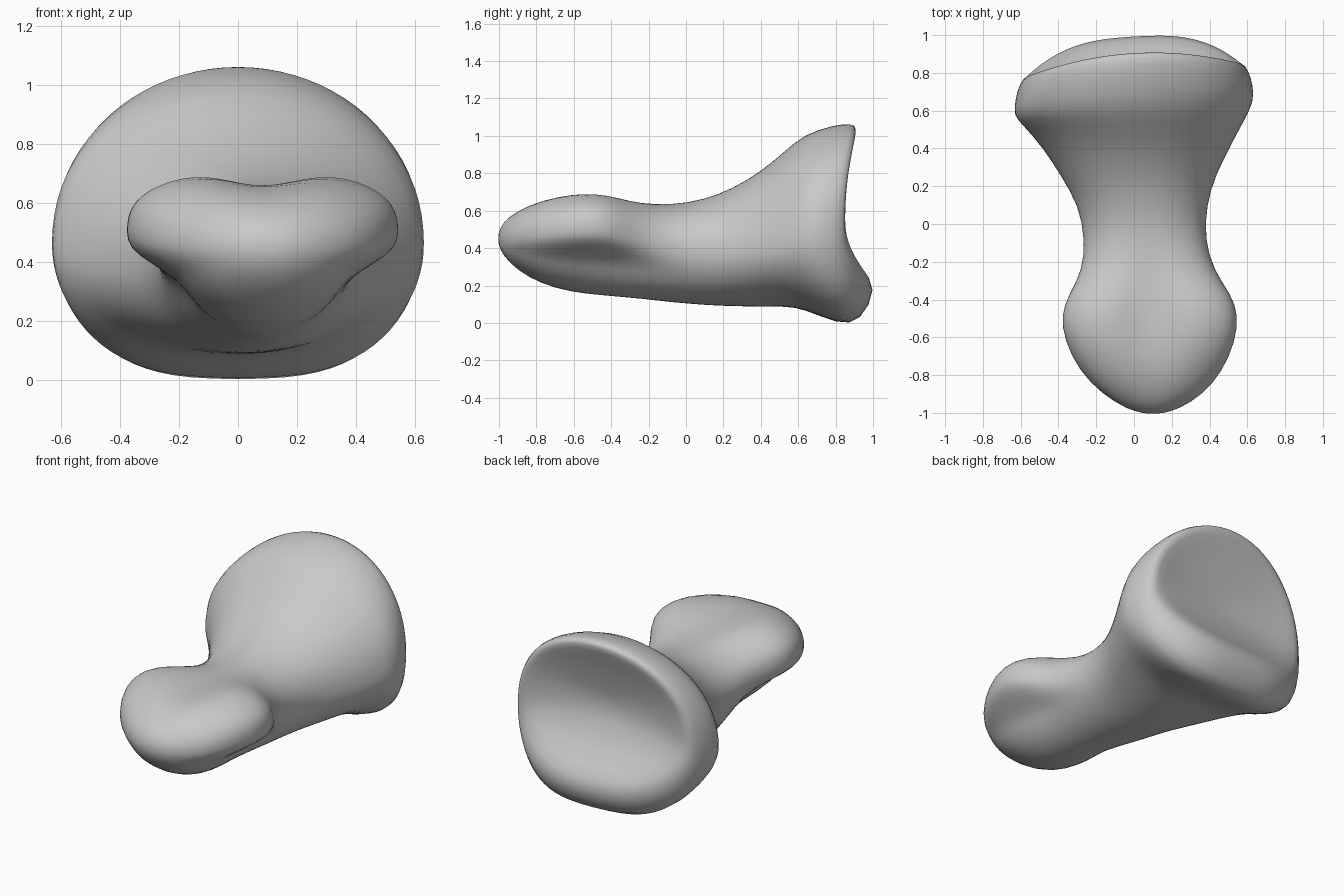
import bpy, bmesh, math

cube = bpy.data.objects.get("Cube")
if cube:
    bpy.data.objects.remove(cube)

SEGMENTS = 40

# Rounded head and shaft: y, left x, right x, bottom, widest height, top, under-tuck, top groove
SHAFT = [
    (-1.003, .05, .15, .42, .45, .48, 0, 0),
    (-.98, -.04, .24, .36, .45, .54, 0, 0),
    (-.9, -.17, .37, .28, .46, .61, .05, .01),
    (-.78, -.29, .47, .21, .48, .675, .16, .025),
    (-.62, -.37, .54, .165, .5, .72, .28, .06),
    (-.48, -.39, .555, .15, .505, .725, .33, .07),
    (-.37, -.345, .515, .14, .49, .7, .3, .05),
    (-.25, -.275, .425, .13, .45, .66, .13, .02),
    (-.08, -.26, .375, .11, .4, .63, 0, 0),
    (.1, -.295, .385, .095, .38, .66, 0, 0),
    (.25, -.385, .43, .088, .38, .72, 0, 0),
    (.4, -.48, .505, .087, .39, .81, 0, 0),
    (.53, -.595, .575, .087, .42, .92, 0, 0),
]

# Flared base and hollow socket: y, half width, bottom, widest height, top, y shift at top, at bottom
SOCKET = [
    (.61, .64, .075, .46, 1.01, .02, .02),
    (.7, .63, -.01, .47, 1.06, .09, .12),
    (.77, .61, 0, .48, 1.07, .12, .16),
    (.825, .575, .185, .52, 1.045, .09, .2),
    (.815, .5, .28, .56, .97, .065, .12),
    (.795, .3, .42, .6, .8, .025, .035),
    (.785, .08, .56, .62, .67, 0, 0),
]


def ring(bm, y, left, right, bottom, mid, top, tuck=0, groove=0,
         boxy=1, y_top=0, y_bottom=0, skew=0):
    """One cross-section, grooved on top and boxy or tucked in below."""
    cx, half = (left + right) / 2, (right - left) / 2
    verts = []
    for i in range(SEGMENTS):
        a = math.tau * i / SEGMENTS
        c, s = math.cos(a), math.sin(a)
        if s >= 0:
            u = c
            z = mid + (top - mid) * s ** (.94 - min(groove * 4, .2))
            z -= groove * math.exp(-(u / .36) ** 2)
            dy = y_top * s * s
        else:
            d = max(0, min((-s - .12) / .4, 1))
            u = math.copysign(abs(c) ** boxy, c) * (1 - tuck * d * d * (3 - 2 * d))
            z = mid + (mid - bottom) * s
            dy = y_bottom * s * s
        verts.append(bm.verts.new((cx + half * u, y + dy + skew * u * half, z)))
    return verts


# Loft the bone from head to socket
bm = bmesh.new()
rings = [ring(bm, *row) for row in SHAFT]
for y, half, bottom, mid, top, y_top, y_bottom in SOCKET:
    rings.append(ring(bm, y, -half, half, bottom, mid, top, boxy=.7,
                      y_top=y_top, y_bottom=y_bottom, skew=.06))
for a, b in zip(rings, rings[1:]):
    for i in range(SEGMENTS):
        j = (i + 1) % SEGMENTS
        bm.faces.new((a[i], a[j], b[j], b[i]))

# Close the head tip and the socket floor
for end in (rings[0], rings[-1]):
    centre = bm.verts.new(sum((v.co for v in end), end[0].co * 0) / SEGMENTS)
    for i in range(SEGMENTS):
        bm.faces.new((end[i], end[(i + 1) % SEGMENTS], centre))
bmesh.ops.recalc_face_normals(bm, faces=bm.faces)

mesh = bpy.data.meshes.new("finger_bone")
bm.to_mesh(mesh)
bm.free()
bone = bpy.data.objects.new("finger_bone", mesh)
bpy.context.collection.objects.link(bone)
for face in mesh.polygons:
    face.use_smooth = True
smooth = bone.modifiers.new("smooth_surface", 'SUBSURF')
smooth.levels = smooth.render_levels = 1

# Plain grey bone
grey = bpy.data.materials.new("bone_grey")
grey.use_nodes = True
colour = (.58, .58, .58, 1)
grey.diffuse_color = colour
grey.node_tree.nodes["Principled BSDF"].inputs["Base Color"].default_value = colour
mesh.materials.append(grey)
